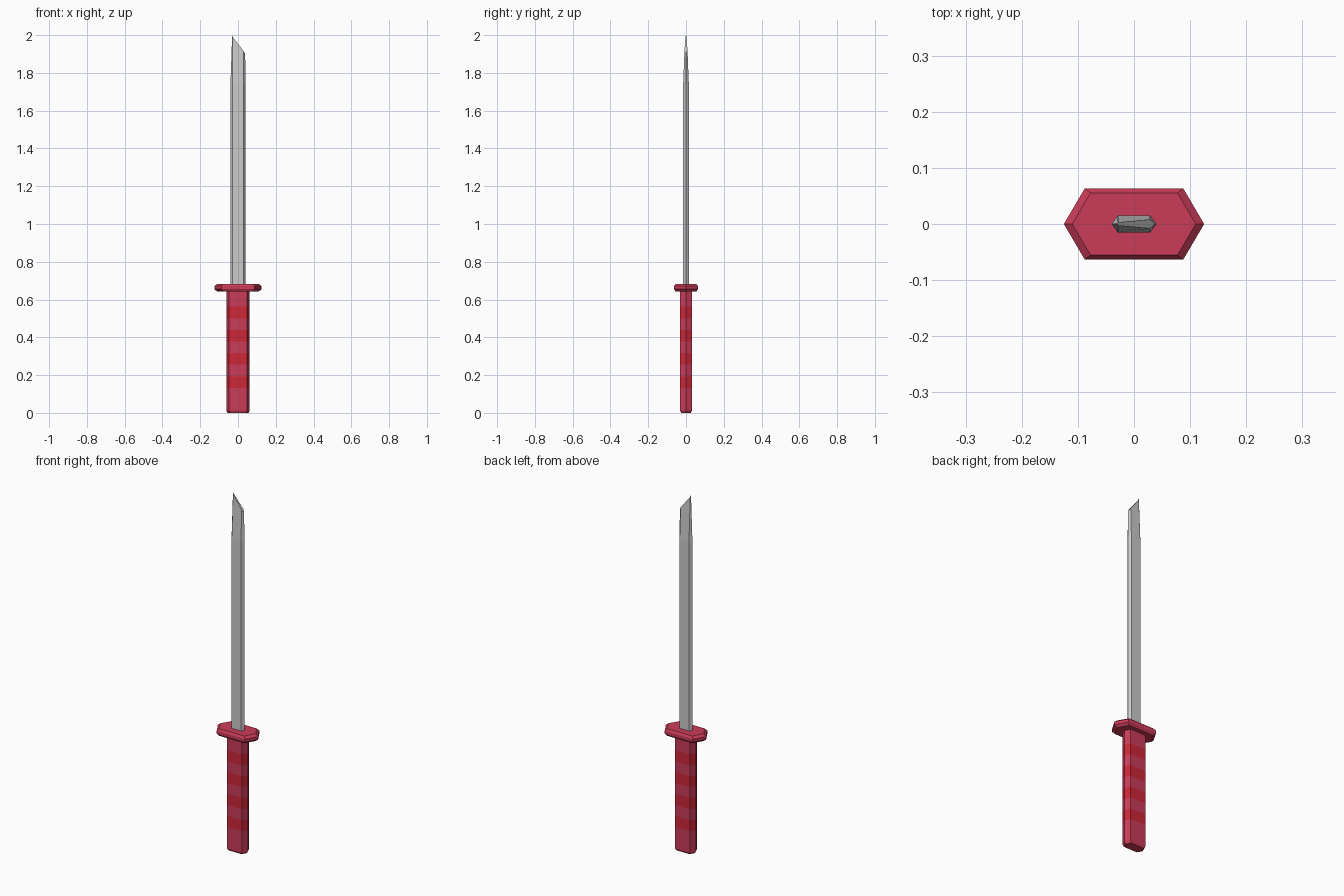
import bpy

if "Cube" in bpy.data.objects:
    bpy.data.objects.remove(bpy.data.objects["Cube"])


def material(name, color):
    m = bpy.data.materials.new(name)
    m.diffuse_color = color
    m.use_nodes = True
    m.node_tree.nodes["Principled BSDF"].inputs["Base Color"].default_value = m.diffuse_color
    return m


def hexagon(half_x, flat_x, half_y, z):
    """Flat hexagon with points on the x axis."""
    return [(-half_x, 0, z), (-flat_x, -half_y, z), (flat_x, -half_y, z),
            (half_x, 0, z), (flat_x, half_y, z), (-flat_x, half_y, z)]


def loft(name, rings, mats=(), band_mats=None):
    """Join six-sided rings from bottom to top and cap both ends."""
    n = 6
    verts = [v for ring in rings for v in ring]
    faces = [(r * n + i, r * n + (i + 1) % n, (r + 1) * n + (i + 1) % n, (r + 1) * n + i)
             for r in range(len(rings) - 1) for i in range(n)]
    faces += [tuple(reversed(range(n))), tuple(range(len(verts) - n, len(verts)))]
    mesh = bpy.data.meshes.new(name)
    mesh.from_pydata(verts, [], faces)
    for m in mats:
        mesh.materials.append(m)
    if band_mats:
        for f in mesh.polygons[:-2]:
            f.material_index = band_mats[f.index // n]
    obj = bpy.data.objects.new(name, mesh)
    bpy.context.collection.objects.link(obj)
    return obj


pink = material("crimson", (0.60, 0.045, 0.10, 1))
red = material("red", (0.62, 0.02, 0.04, 1))

# Grip: chamfered pommel end, then alternating wrap bands
heights = [0.012] + [0.132 + 0.0615 * i for i in range(8)] + [0.65]
rings = [hexagon(0.055, 0.040, 0.026, 0)]
rings += [hexagon(0.062, 0.047, 0.031, z) for z in heights]
loft("grip", rings, (pink, red), [0, 0] + [1, 0, 1, 0, 1, 0, 1] + [0])

# Guard: hexagonal plate with chamfered rims
loft("guard", [hexagon(0.125 * s, 0.088 * s, 0.063 * s, z)
               for z, s in ((0.643, 0.88), (0.655, 1), (0.671, 1), (0.683, 0.88))], (pink,))

# Blade: straight hexagonal bar, thinning to a slanted tip
tip = [(-0.031, 0, 2.0), (-0.028, -0.003, 1.99), (0.028, -0.008, 1.918),
       (0.038, 0, 1.9), (0.028, 0.008, 1.918), (-0.028, 0.003, 1.99)]
loft("blade", [hexagon(0.04, 0.029, 0.015, 0.67), hexagon(0.04, 0.029, 0.015, 1.74), tip])
